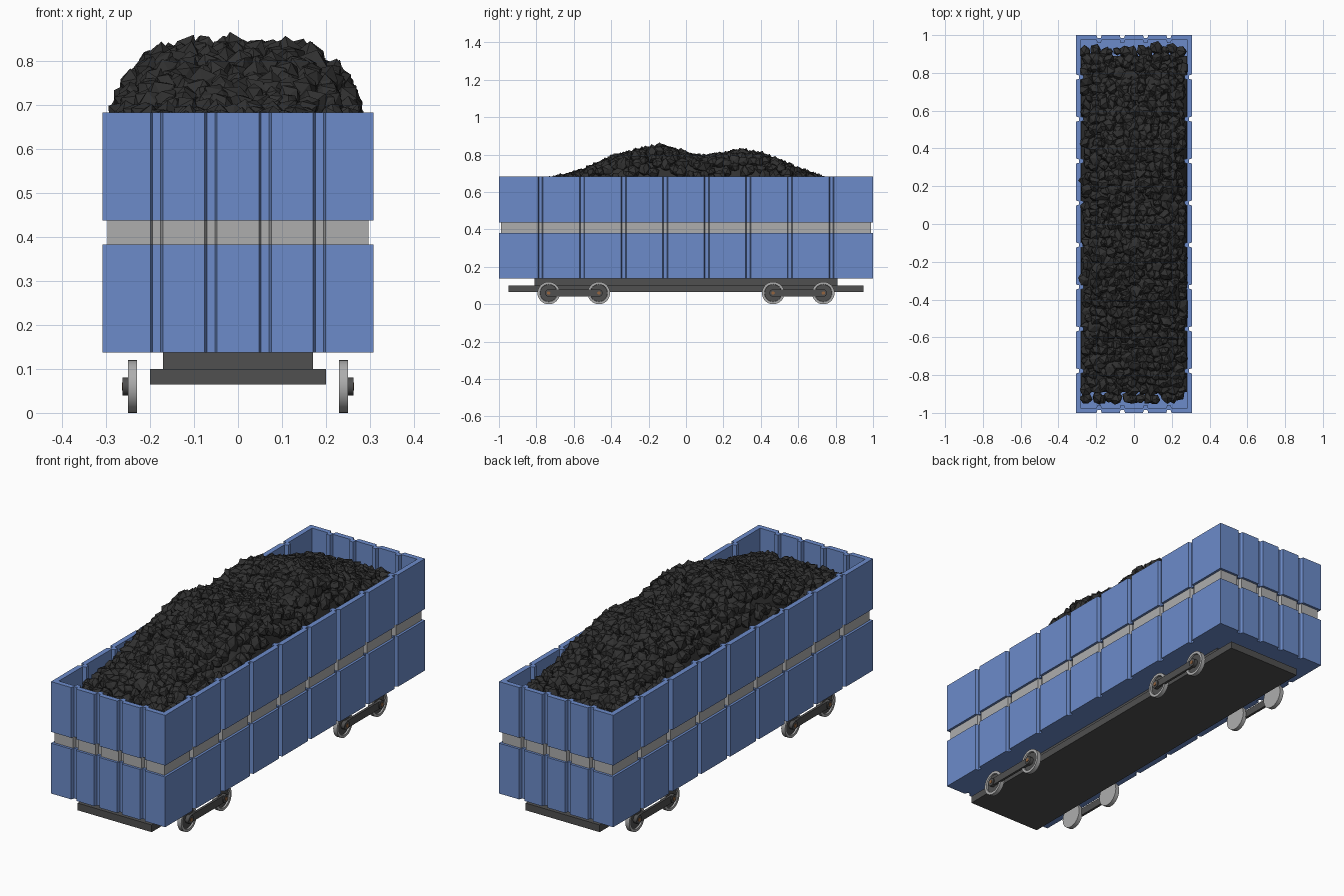
import bpy, bmesh, math, random
from mathutils import Matrix, Vector

if "Cube" in bpy.data.objects:
    bpy.data.objects.remove(bpy.data.objects["Cube"])

random.seed(4)


def material(name, rgb):
    m = bpy.data.materials.new(name)
    m.diffuse_color = (*rgb, 1)
    m.use_nodes = True
    m.node_tree.nodes["Principled BSDF"].inputs["Base Color"].default_value = m.diffuse_color
    return m


BLUE = material("blue_paint", (0.15, 0.26, 0.59))
DARK = material("dark_steel", (0.08, 0.08, 0.08))
COAL = material("coal_black", (0.03, 0.03, 0.03))
STEEL = material("light_steel", (0.42, 0.42, 0.42))
RUST = material("rusty_cap", (0.3, 0.13, 0.05))


def add_object(name, bm, mat):
    bmesh.ops.recalc_face_normals(bm, faces=bm.faces)
    mesh = bpy.data.meshes.new(name)
    bm.to_mesh(mesh)
    bm.free()
    mesh.materials.append(mat)
    ob = bpy.data.objects.new(name, mesh)
    bpy.context.collection.objects.link(ob)
    return ob


def box(name, x, y, z, mat):
    """Box from (min, max) pairs."""
    bm = bmesh.new()
    size = [b - a for a, b in (x, y, z)]
    centre = [(a + b) / 2 for a, b in (x, y, z)]
    bmesh.ops.create_cube(bm, size=1, matrix=Matrix.Translation(centre) @ Matrix.Diagonal((*size, 1)))
    return add_object(name, bm, mat)


# ---- corrugated wagon body ----
HX, HY, GROOVE = 0.308, 1.0, 0.016


def outline(inset):
    """Rectangle with trapezoid grooves: 5 panels on the ends, 9 on the sides."""
    pts = []
    for k in range(4):
        half, dist, panels = (HX, HY, 5) if k % 2 == 0 else (HY, HX, 9)
        side = [(-(half - inset), 0)]
        for i in range(1, panels):
            s = -half + 2 * half * i / panels
            side += [(s - 0.014, 0), (s - 0.009, GROOVE), (s + 0.009, GROOVE), (s + 0.014, 0)]
        a = k * math.pi / 2
        for s, d in side:
            v = Vector((s, -(dist - inset - d), 0))
            pts.append(Matrix.Rotation(a, 3, 'Z') @ v)
    return pts


def shell(name, profile, mat, cap_ends=False, closed=False):
    """Sweep (inset, z) profile points around the corrugated outline."""
    bm = bmesh.new()
    rings = [[bm.verts.new((p.x, p.y, z)) for p in outline(d)] for d, z in profile]
    pairs = list(zip(rings, rings[1:])) + ([(rings[-1], rings[0])] if closed else [])
    for a, b in pairs:
        n = len(a)
        for i in range(n):
            bm.faces.new((a[i], a[(i + 1) % n], b[(i + 1) % n], b[i]))
    if cap_ends:
        bm.faces.new(rings[0])
        bm.faces.new(rings[-1])
    return add_object(name, bm, mat)


W = 0.025
shell("lower_body", [(0, 0.137), (0, 0.382), (W, 0.382), (W, 0.16)], BLUE, cap_ends=True)
shell("upper_body", [(0, 0.437), (0, 0.682), (W, 0.682), (W, 0.437)], BLUE, closed=True)
shell("grey_band", [(0.012, 0.382), (0.012, 0.437), (W, 0.437), (W, 0.382)], STEEL, closed=True)

# ---- underframe ----
box("upper_frame", (-0.17, 0.17), (-0.81, 0.81), (0.1, 0.137), DARK)
box("lower_frame", (-0.2, 0.2), (-0.95, 0.95), (0.065, 0.1), DARK)


# ---- wheels ----
def lathe(name, profile, side, y, z, mat, segs=32):
    """Revolve (radius, x) points around the x axis, mirrored by side."""
    bm = bmesh.new()
    rings = []
    for r, x in profile:
        rings.append([bm.verts.new((side * x, y + r * math.cos(2 * math.pi * i / segs),
                                    z + r * math.sin(2 * math.pi * i / segs))) for i in range(segs)])
    for a, b in zip(rings, rings[1:]):
        for i in range(segs):
            bm.faces.new((a[i], a[(i + 1) % segs], b[(i + 1) % segs], b[i]))
    bm.faces.new(rings[0])
    bm.faces.new(rings[-1])
    ob = add_object(name, bm, mat)
    for p in ob.data.polygons:
        p.use_smooth = len(p.vertices) == 4
    bpy.context.view_layer.objects.active = ob
    ob.select_set(True)
    bpy.ops.object.shade_smooth_by_angle(angle=math.radians(35))
    ob.select_set(False)


AXLE_Z = 0.06
for side in (-1, 1):
    for bogie in (-0.6, 0.6):
        for dy in (-0.134, 0.134):
            y = bogie + dy
            lathe("wheel", [(0.047, 0.229), (0.06, 0.229), (0.06, 0.25), (0.047, 0.25), (0.045, 0.241)],
                  side, y, AXLE_Z, STEEL)
            lathe("wheel_disc", [(0.046, 0.24), (0.046, 0.243)], side, y, AXLE_Z, DARK)
            lathe("hub", [(0.02, 0.242), (0.02, 0.262)], side, y, AXLE_Z, DARK, 16)
            lathe("hub_cap", [(0.009, 0.26), (0.009, 0.264)], side, y, AXLE_Z, RUST, 12)
        box("wheel_bar", sorted((side * 0.245, side * 0.257)),
            (bogie - 0.134, bogie + 0.134), (0.042, 0.078), DARK)

# ---- coal heap ----
RIDGE = [(-1, 0.59), (-0.9, 0.61), (-0.75, 0.67), (-0.6, 0.70), (-0.36, 0.80), (-0.14, 0.85), (0.08, 0.79),
         (0.3, 0.825), (0.42, 0.80), (0.6, 0.725), (0.75, 0.67), (0.9, 0.61), (1, 0.59)]


def heap_height(x, y):
    for (y0, z0), (y1, z1) in zip(RIDGE, RIDGE[1:]):
        if y <= y1:
            top = z0 + (z1 - z0) * (y - y0) / (y1 - y0)
            break
    edge = 0.58 + 0.15 * (top - 0.58)
    return edge + (top - edge) * (1 - min(1, abs(x) / 0.29) ** 5)


# solid mound under the lumps
bm = bmesh.new()
bmesh.ops.create_grid(bm, x_segments=12, y_segments=40, size=1)
for v in bm.verts:
    v.co.x *= 0.28
    v.co.y *= 0.89
    v.co.z = heap_height(v.co.x, v.co.y) - 0.03
add_object("coal_mound", bm, COAL)

# jittered low-poly lumps
bm = bmesh.new()
NX, NY = 13, 46
for i in range(NX):
    for j in range(NY):
        x = -0.245 + 0.49 * i / (NX - 1) + random.uniform(-0.014, 0.014)
        y = -0.915 + 1.83 * j / (NY - 1) + random.uniform(-0.014, 0.014)
        r = random.uniform(0.026, 0.04)
        spin = Matrix.Rotation(random.uniform(0, 6.28), 4, Vector([random.uniform(-1, 1) for _ in range(3)]))
        place = Matrix.Translation((x, y, heap_height(x, y) - 0.7 * r)) @ spin
        lump = bmesh.ops.create_icosphere(bm, subdivisions=1, radius=r)["verts"]
        for v in lump:
            v.co = place @ (v.co * random.uniform(0.75, 1.2))
add_object("coal_lumps", bm, COAL)
